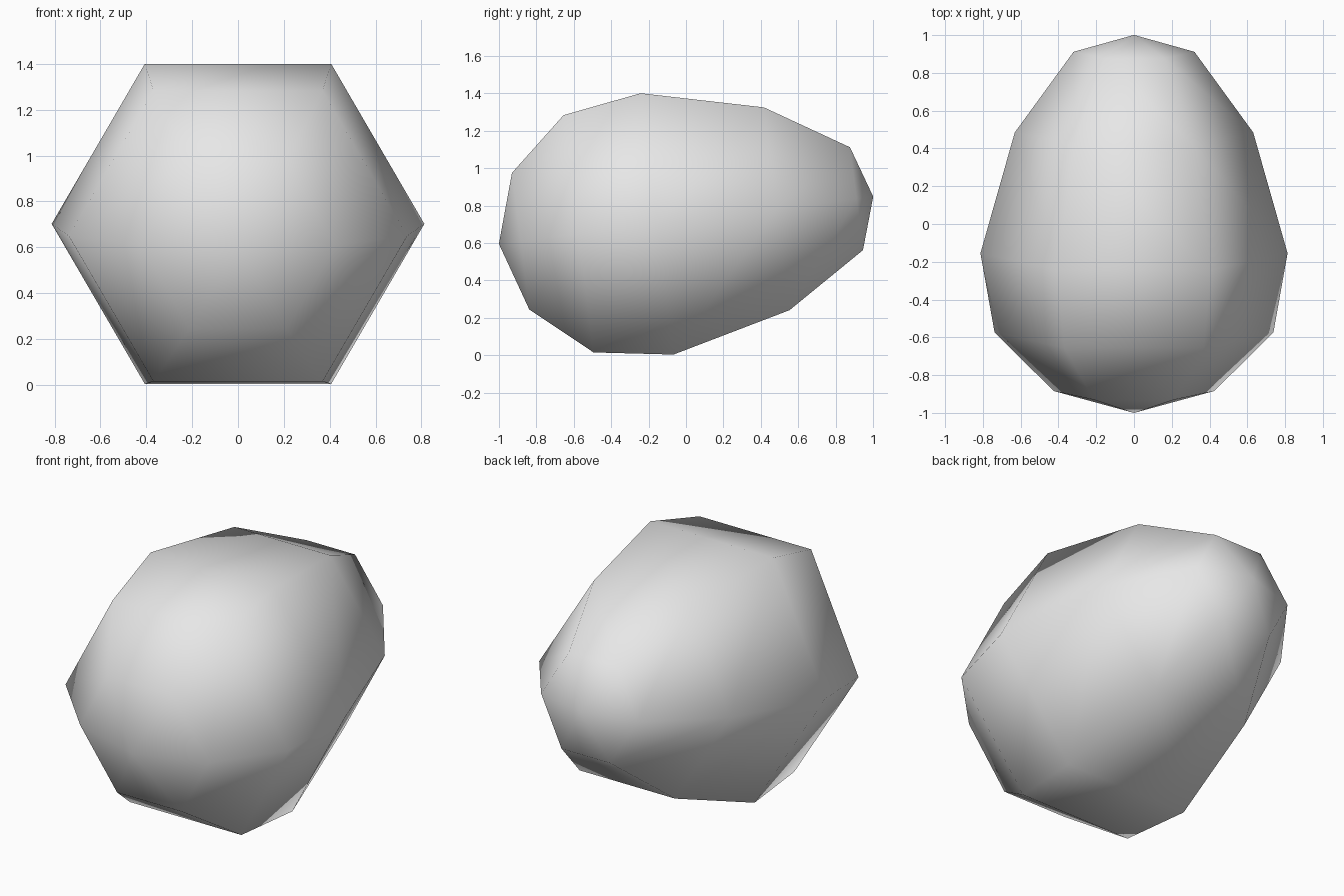
import bpy
import bmesh
from math import cos, sin, radians, tau
from mathutils import Matrix

cube = bpy.data.objects.get("Cube")
if cube:
    bpy.data.objects.remove(cube, do_unlink=True)

# Egg profile: distance along the long axis, radius (blunt end in front)
SIDES = 6
TIPS = (-0.852, 1.165)
RINGS = [(-0.735, 0.425), (-0.423, 0.738), (0.0, 0.813),
         (0.645, 0.631), (1.075, 0.32)]

# Lathe the profile around the y axis
bm = bmesh.new()
loops = []
for y, r in RINGS:
    angles = [tau * i / SIDES for i in range(SIDES)]
    loops.append([bm.verts.new((r * cos(a), y, r * sin(a))) for a in angles])
front_tip, back_tip = [bm.verts.new((0, y, 0)) for y in TIPS]

for i in range(SIDES):
    j = (i + 1) % SIDES
    for a, b in zip(loops, loops[1:]):
        bm.faces.new((a[i], a[j], b[j], b[i]))
    bm.faces.new((front_tip, loops[0][j], loops[0][i]))
    bm.faces.new((back_tip, loops[-1][i], loops[-1][j]))
bmesh.ops.recalc_face_normals(bm, faces=bm.faces)

# Tip the narrow end up and rest the egg on the ground
bm.transform(Matrix.Translation((0, -0.155, 0.702)) @ Matrix.Rotation(radians(7.2), 4, 'X'))
for face in bm.faces:
    face.smooth = True

mesh = bpy.data.meshes.new("egg_body")
bm.to_mesh(mesh)
bm.free()

# Plain light grey
grey = bpy.data.materials.new("light_grey")
grey.use_nodes = True
colour = (0.8, 0.8, 0.8, 1)
grey.diffuse_color = colour
grey.node_tree.nodes["Principled BSDF"].inputs["Base Color"].default_value = colour
mesh.materials.append(grey)

egg = bpy.data.objects.new("egg_body", mesh)
bpy.context.collection.objects.link(egg)
